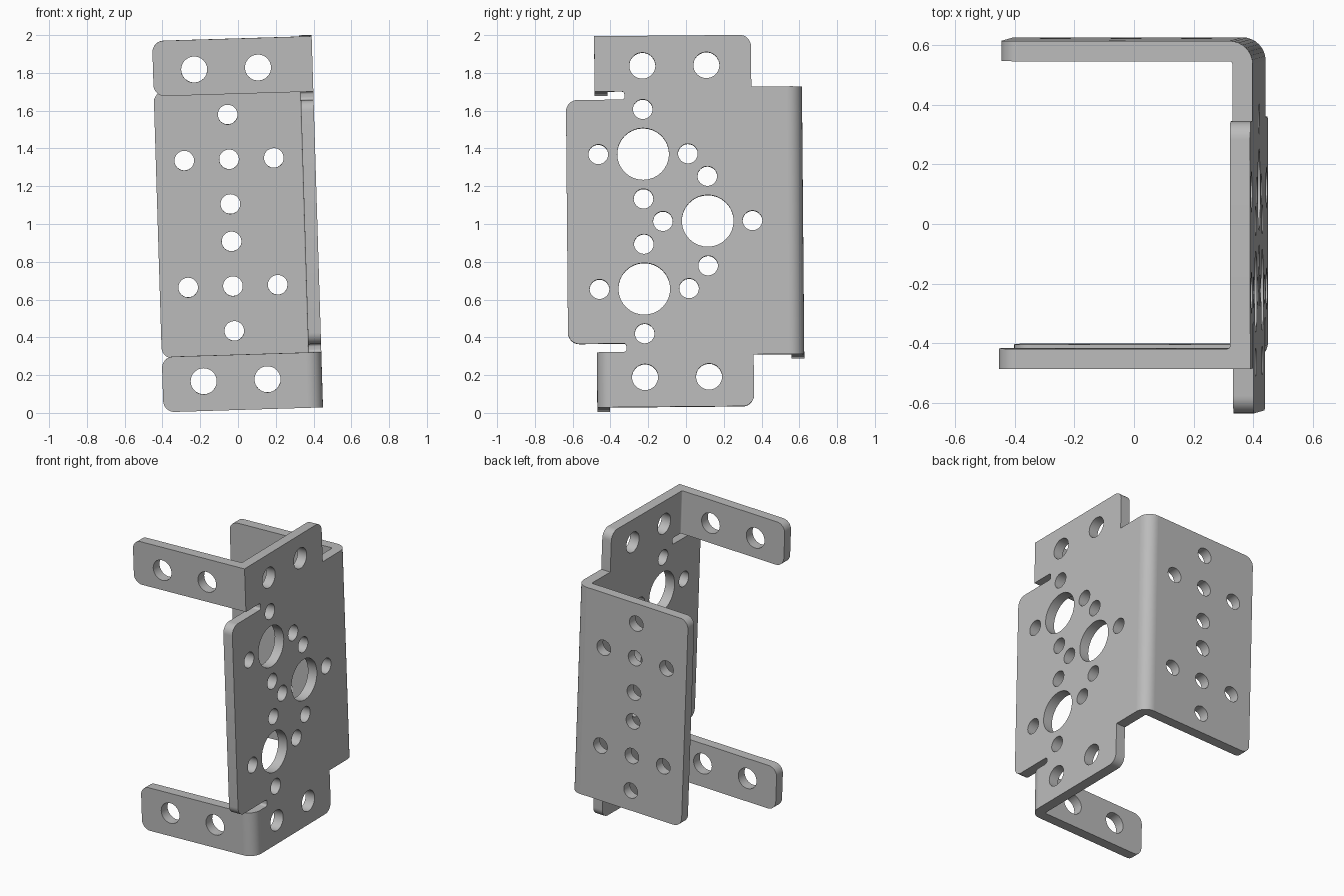
import bpy, bmesh, math
from mathutils import Vector, Matrix

if "Cube" in bpy.data.objects:
    bpy.data.objects.remove(bpy.data.objects["Cube"], do_unlink=True)

T = 0.068                            # sheet thickness
B = 0.08                             # length taken up by a bend
X = 0.42                             # outer face of side plate
BACK, FRONT = 0.62, -0.478           # outer faces of the bent flanges
LEFT = -0.425                        # free end of the flanges
TOP, TAB, SHOULDER, NOSE = 0.983, 0.69, 0.709, 0.646   # half heights
R = 0.06                             # corner radius
SMALL, LARGE, MOUNT = 0.052, 0.137, 0.069              # hole radii
PITCH = 0.237                        # small holes around each hole pattern


def rounded(corners, steps=8):
    """Outline from right-angled corners given as (u, v, radius)."""
    pts = []
    for i, (u, v, r) in enumerate(corners):
        p = Vector((u, v, 0))
        if r == 0:
            pts.append(p)
            continue
        a = (Vector((*corners[i - 1][:2], 0)) - p).normalized()
        b = (Vector((*corners[(i + 1) % len(corners)][:2], 0)) - p).normalized()
        c = p + (a + b) * r
        for k in range(steps + 1):
            t = math.pi / 2 * k / steps
            pts.append(c - (b * math.cos(t) + a * math.sin(t)) * r)
    return pts


def circle(u, v, r, n=32):
    return [Vector((u + r * math.cos(2 * math.pi * k / n),
                    v + r * math.sin(2 * math.pi * k / n), 0)) for k in range(n)]


def ring(u, v):
    """Four small holes around a centre."""
    return [(u + PITCH * du, v + PITCH * dv, SMALL)
            for du, dv in ((1, 0), (-1, 0), (0, 1), (0, -1))]


def add_sheet(bm, corners, holes, depth, matrix):
    """Extrude an outline with round holes, centred on its own plane."""
    part = bmesh.new()
    edges = []
    for loop in [rounded(corners)] + [circle(*h) for h in holes]:
        vs = [part.verts.new(p) for p in loop]
        edges += [part.edges.new((vs[i - 1], vs[i])) for i in range(len(vs))]
    bmesh.ops.triangle_fill(part, edges=edges, use_beauty=True, normal=(0, 0, 1))
    ext = bmesh.ops.extrude_face_region(part, geom=part.faces[:], use_keep_orig=True)
    moved = [g for g in ext["geom"] if isinstance(g, bmesh.types.BMVert)]
    bmesh.ops.translate(part, verts=moved, vec=(0, 0, depth))
    bmesh.ops.translate(part, verts=part.verts, vec=(0, 0, -depth / 2))
    part.transform(matrix)
    mesh = bpy.data.meshes.new("part")
    part.to_mesh(mesh)
    part.free()
    bm.from_mesh(mesh)
    bpy.data.meshes.remove(mesh)


def facing_y(y):
    return Matrix(((1, 0, 0, 0), (0, 0, -1, y), (0, 1, 0, 0), (0, 0, 0, 1)))


def add_bend(bm, y, s, outer, z0, z1):
    """Corner between the side plate and a flange whose outer face is at y."""
    corners = [(X, y - s * B, 0), (X, y, outer), (X - B, y, 0),
               (X - B, y - s * T, 0), (X - T, y - s * T, 0.01), (X - T, y - s * B, 0)]
    add_sheet(bm, corners, [], z1 - z0, Matrix.Translation((0, 0, (z0 + z1) / 2)))


bm = bmesh.new()

# side plate
half = [(-0.63, NOSE, R), (-0.32, NOSE, 0.015), (-0.32, TAB, 0.015),
        (FRONT + B, TAB, 0), (FRONT + B, TOP, 0), (0.352, TOP, R),
        (0.352, SHOULDER, 0), (BACK - B, SHOULDER, 0)]
outline = half + [(u, -v, r) for u, v, r in reversed(half)]
holes = []
for u, v in ((-0.224, 0.357), (-0.224, -0.357), (0.115, 0)):
    holes += [(u, v, LARGE)] + ring(u, v)
holes += [(u, s * 0.825, MOUNT) for u in (-0.224, 0.115) for s in (1, -1)]
side = Matrix(((0, 0, 1, X - T / 2), (1, 0, 0, 0), (0, 1, 0, 0), (0, 0, 0, 1)))
add_sheet(bm, outline, holes, T, side)

# wide back flange
back = [(LEFT, -SHOULDER, R), (X - B, -SHOULDER, 0),
        (X - B, SHOULDER, 0), (LEFT, SHOULDER, R)]
holes = [h for s in (1, -1) for h in ring(-0.037, s * 0.336)]
holes += [(-0.037, s * 0.336, SMALL) for s in (1, -1)]
add_sheet(bm, back, holes, T, facing_y(BACK - T / 2))
add_bend(bm, BACK, 1, B - 0.002, -SHOULDER, SHOULDER)

# narrow front arms, upper with a square bend and lower with a round one
for z0, z1, outer in ((TAB, TOP, 0), (-TOP, -TAB, B - 0.002)):
    arm = [(LEFT, z0, R), (X - B, z0, 0), (X - B, z1, 0), (LEFT, z1, R)]
    holes = [(u, (z0 + z1) / 2 - math.copysign(0.011, z0), MOUNT) for u in (-0.207, 0.131)]
    add_sheet(bm, arm, holes, T, facing_y(FRONT + T / 2))
    add_bend(bm, FRONT, -1, outer, z0, z1)

# weld the parts and drop the walls left inside the joints
bmesh.ops.remove_doubles(bm, verts=bm.verts, dist=0.0003)
inner = [f for f in bm.faces if all(len(e.link_faces) > 2 for e in f.edges)]
bmesh.ops.delete(bm, geom=inner, context="FACES")
bmesh.ops.recalc_face_normals(bm, faces=bm.faces)

# slight lean of the whole bracket
lean = Matrix.Rotation(math.radians(-1.75), 4, "Y") @ Matrix.Rotation(math.radians(0.5), 4, "X")
bm.transform(Matrix.Translation((0, 0, 1.003)) @ lean)
mesh = bpy.data.meshes.new("bent_bracket")
bm.to_mesh(mesh)
bm.free()

# plain metal
mat = bpy.data.materials.new("plain_grey_metal")
mat.use_nodes = True
grey = (0.5, 0.5, 0.5, 1)
mat.diffuse_color = grey
mat.node_tree.nodes["Principled BSDF"].inputs["Base Color"].default_value = grey
mesh.materials.append(mat)

bracket = bpy.data.objects.new("bent_bracket", mesh)
bpy.context.collection.objects.link(bracket)
bpy.ops.object.select_all(action="DESELECT")
bracket.select_set(True)
bpy.context.view_layer.objects.active = bracket
bpy.ops.object.shade_smooth_by_angle(angle=math.radians(30))
